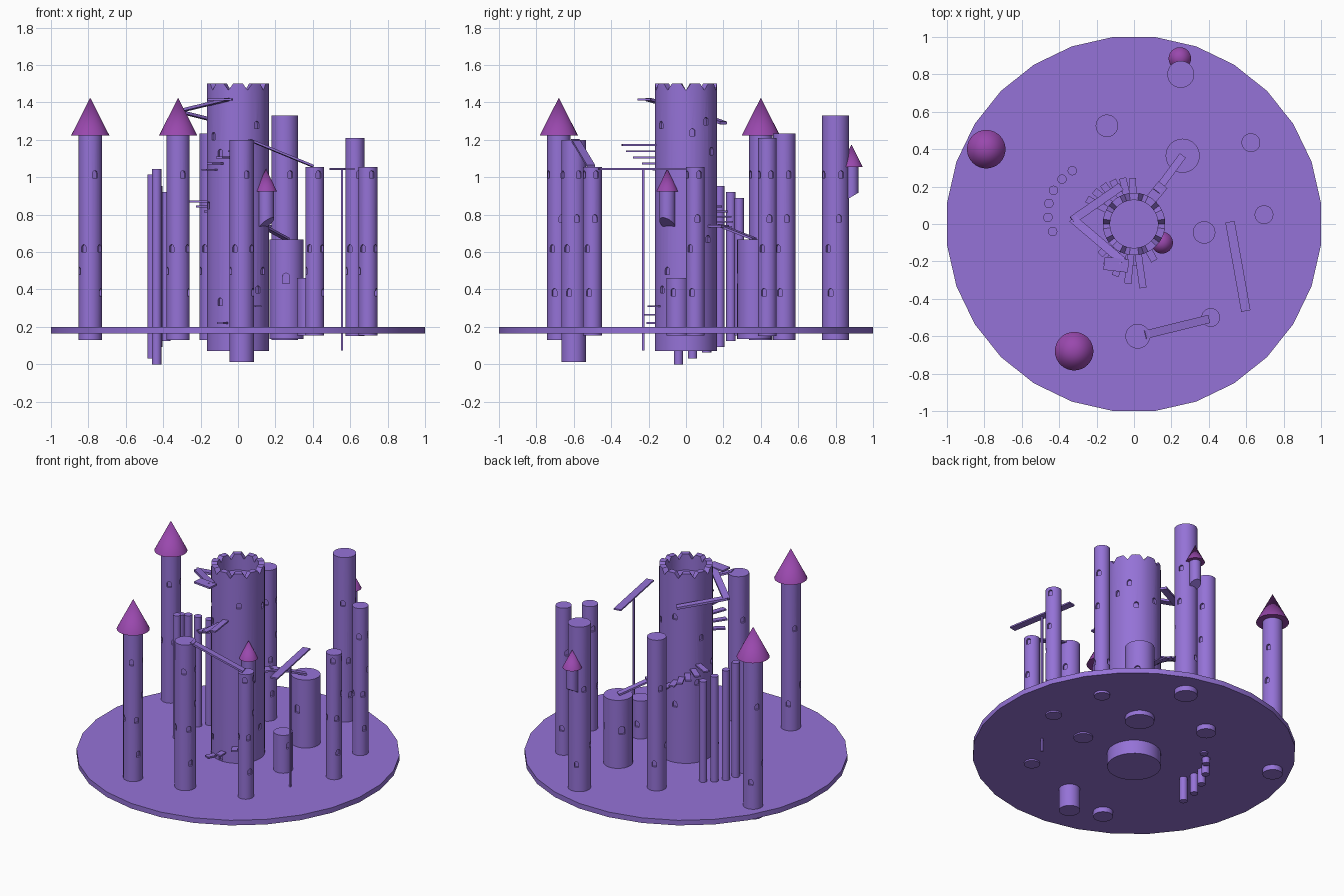
import bpy, bmesh, math
from math import sin, cos, pi, radians
from mathutils import Vector, Matrix

if "Cube" in bpy.data.objects:
    bpy.data.objects.remove(bpy.data.objects["Cube"])


def material(name, rgb):
    m = bpy.data.materials.new(name)
    m.diffuse_color = (*rgb, 1)
    m.use_nodes = True
    m.node_tree.nodes["Principled BSDF"].inputs["Base Color"].default_value = m.diffuse_color
    return m


STONE = material("lavender_stone", (0.30, 0.17, 0.68))
ROOF = material("plum_roof", (0.32, 0.065, 0.42))


def finish(name, bm, mat, smooth=True):
    bmesh.ops.recalc_face_normals(bm, faces=bm.faces)
    me = bpy.data.meshes.new(name)
    bm.to_mesh(me)
    bm.free()
    ob = bpy.data.objects.new(name, me)
    bpy.context.collection.objects.link(ob)
    me.materials.append(mat)
    if smooth:
        shade(ob)
    return ob


def shade(ob):
    bpy.ops.object.select_all(action='DESELECT')
    bpy.context.view_layer.objects.active = ob
    ob.select_set(True)
    bpy.ops.object.shade_smooth_by_angle(angle=radians(35))


def cylinder(name, x, y, r, z0, z1, sides=32, r2=None, mat=STONE, turn=0.0):
    bm = bmesh.new()
    bmesh.ops.create_cone(bm, cap_ends=True, segments=sides, radius1=r,
                          radius2=r if r2 is None else r2, depth=z1 - z0,
                          matrix=Matrix.Translation((x, y, (z0 + z1) / 2))
                          @ Matrix.Rotation(turn, 4, 'Z'))
    return finish(name, bm, mat)


def beam(name, a, b, w, t):
    """Flat plank between two points."""
    a, b = Vector(a), Vector(b)
    d = (b - a).normalized()
    side = Vector((0, 0, 1)).cross(d).normalized()
    up = d.cross(side)
    rot = Matrix((d, side, up)).transposed().to_4x4()
    bm = bmesh.new()
    bmesh.ops.create_cube(bm, size=1, matrix=Matrix.Translation((a + b) / 2) @ rot
                          @ Matrix.Diagonal(((b - a).length, w, t, 1)))
    return finish(name, bm, STONE, False)


def cut_windows(ob, x, y, r, windows, w=0.028, h=0.04, depth=0.014):
    """Recess arched windows, given as (angle in degrees, height)."""
    bm = bmesh.new()
    outline = [(-w / 2, -h / 2), (w / 2, -h / 2)]
    outline += [(w / 2 * cos(i * pi / 6), h / 2 - w / 2 + w / 2 * sin(i * pi / 6)) for i in range(7)]
    for ang, z in windows:
        a = radians(ang)
        out, side = Vector((cos(a), sin(a), 0)), Vector((-sin(a), cos(a), 0))
        vs = [bm.verts.new(Vector((x, y, z)) + out * (r - depth) + side * s + Vector((0, 0, v)))
              for s, v in outline]
        f = bm.faces.new(vs)
        ex = bmesh.ops.extrude_face_region(bm, geom=[f])['geom']
        bmesh.ops.translate(bm, vec=out * 0.05, verts=[e for e in ex if isinstance(e, bmesh.types.BMVert)])
    cutter = finish("window_cutter", bm, STONE, False)
    mod = ob.modifiers.new("windows", 'BOOLEAN')
    mod.operation, mod.solver, mod.object = 'DIFFERENCE', 'EXACT', cutter
    bpy.context.view_layer.objects.active = ob
    bpy.ops.object.modifier_apply(modifier=mod.name)
    bpy.data.objects.remove(cutter, do_unlink=True)
    shade(ob)


# Round ground slab
cylinder("ground_disc", 0, 0, 1.006, 0.165, 0.2, 28, turn=pi / 28)

# Main keep with a notched, hollow crown
N = 40
bm = bmesh.new()
rings = []
for r, z, notched in ((0.167, 0.07, 0), (0.167, 1.5, 1), (0.128, 1.5, 1), (0.128, 1.39, 0)):
    rings.append([bm.verts.new((r * cos(2 * pi * i / N), r * sin(2 * pi * i / N),
                                z - (0.035 if notched and i % 4 == 0 else 0))) for i in range(N)])
for lo, hi in zip(rings, rings[1:]):
    for i in range(N):
        bm.faces.new((lo[i], lo[(i + 1) % N], hi[(i + 1) % N], hi[i]))
bm.faces.new(rings[0])
bm.faces.new(rings[-1])
keep = finish("main_keep", bm, STONE)
cut_windows(keep, 0, 0, 0.167,
            [(-95, 0.225), (-125, 0.335), (-50, 0.4), (0, 0.42), (-37, 0.5), (45, 0.67),
             (100, 0.6), (150, 0.75), (200, 0.85), (-25, 0.92), (-125, 1.13), (55, 1.14),
             (-142, 1.22), (12, 1.24), (-53, 1.28), (40, 1.3), (100, 1.2), (160, 1.05)])

# Slim towers: name, x, y, radius, bottom, top
towers = [("west_tower", -0.79, 0.40, 0.062, 0.13, 1.23),
          ("south_tower", -0.32, -0.68, 0.062, 0.13, 1.23),
          ("north_tower", 0.25, 0.80, 0.072, 0.13, 1.33),
          ("rear_tower", -0.145, 0.525, 0.06, 0.13, 1.235),
          ("east_tower", 0.625, 0.435, 0.05, 0.15, 1.21),
          ("far_east_tower", 0.695, 0.05, 0.05, 0.155, 1.055),
          ("beam_tower_tall", 0.02, -0.60, 0.066, 0.012, 1.20),
          ("beam_tower_short", 0.41, -0.50, 0.05, 0.155, 1.055)]
pattern = [(-65, 1.015), (25, 1.015), (15, 0.78), (-125, 0.62), (-35, 0.62),
           (-23, 0.385), (110, 0.385), (150, 0.9), (200, 0.5)]
for name, x, y, r, z0, z1 in towers:
    cut_windows(cylinder(name, x, y, r, z0, z1), x, y, r, pattern)
stub = cylinder("wide_tower", 0.26, 0.365, 0.091, 0.135, 0.667)
cut_windows(stub, 0.26, 0.365, 0.091, [(-92, 0.46), (40, 0.46), (140, 0.46)], w=0.038, h=0.055)
stub = cylinder("low_tower", 0.375, -0.045, 0.06, 0.155, 0.46)
cut_windows(stub, 0.375, -0.045, 0.06, [(-23, 0.385), (100, 0.3)])

# Cone roofs on two towers
for name, x, y, *_ in towers[:2]:
    cylinder(name + "_roof", x, y, 0.103, 1.222, 1.425, r2=0, mat=ROOF)


# Hanging turrets with slanted undersides
def turret(name, x, y, ang, z0, z1, r, roof_r, roof_h, slope):
    body = cylinder(name, x, y, r, z0, z1)
    out = Vector((cos(radians(ang)), sin(radians(ang)), 0))
    for v in body.data.vertices:
        if v.co.z < (z0 + z1) / 2:
            v.co.z += slope * (v.co - Vector((x, y, 0))).dot(out)
    cylinder(name + "_roof", x, y, roof_r, z1, z1 + roof_h, r2=0, mat=ROOF)


turret("keep_turret", 0.15, -0.10, -34, 0.75, 0.925, 0.043, 0.058, 0.12, 0.8)
turret("north_turret", 0.245, 0.885, 90, 0.895, 1.055, 0.036, 0.06, 0.12, 0.6)

# Rising arc of posts
for i, (x, y) in enumerate([(-0.33, 0.285), (-0.385, 0.24), (-0.43, 0.18),
                            (-0.455, 0.11), (-0.46, 0.035), (-0.435, -0.04)]):
    cylinder(f"post_{i + 1}", x, y, 0.025, 0.155 - 0.031 * i, 0.89 + 0.031 * i, 20)


# Flights of steps round the keep: angle, height, outer radius
def step(name, ang, z, r):
    d = Vector((cos(radians(ang)), sin(radians(ang)), 0))
    up = Vector((0, 0, z))
    beam(name, d * 0.14 + up, d * r + up, 0.038, 0.01)


for i in range(3):
    step(f"low_step_{i + 1}", -115 + 27 * i, 0.22 + 0.045 * i, 0.225)
for i in range(6):
    step(f"middle_step_{i + 1}", 92 + 12 * i, 0.735 + 0.027 * i, 0.245 + 0.008 * i)
for i in range(5):
    step(f"upper_step_{i + 1}", -138 + 14 * i, 1.04 + 0.033 * i, 0.245 + 0.025 * i)

# Ramps climbing round the crown
beam("lower_ramp", (-0.07, 0.20, 1.29), (-0.33, 0.02, 1.355), 0.045, 0.015)
beam("upper_ramp", (-0.33, 0.03, 1.35), (-0.06, -0.20, 1.415), 0.045, 0.015)
beam("crown_landing", (-0.16, -0.21, 1.415), (-0.03, -0.225, 1.415), 0.07, 0.012)

# Bridges
beam("front_bridge", (0.06, -0.592, 1.20), (0.40, -0.508, 1.06), 0.045, 0.012)
beam("keep_bridge", (0.26, 0.365, 0.67), (0.12, 0.175, 0.745), 0.04, 0.012)
beam("bridge_landing", (0.09, 0.13, 0.738), (0.155, 0.21, 0.738), 0.06, 0.012)

# Plank balanced on a pole
beam("balance_plank", (0.513, 0.012, 1.045), (0.598, -0.465, 1.045), 0.05, 0.01)
beam("balance_pole", (0.556, -0.234, 0.56), (0.556, -0.222, 0.56), 0.013, 0.97)
